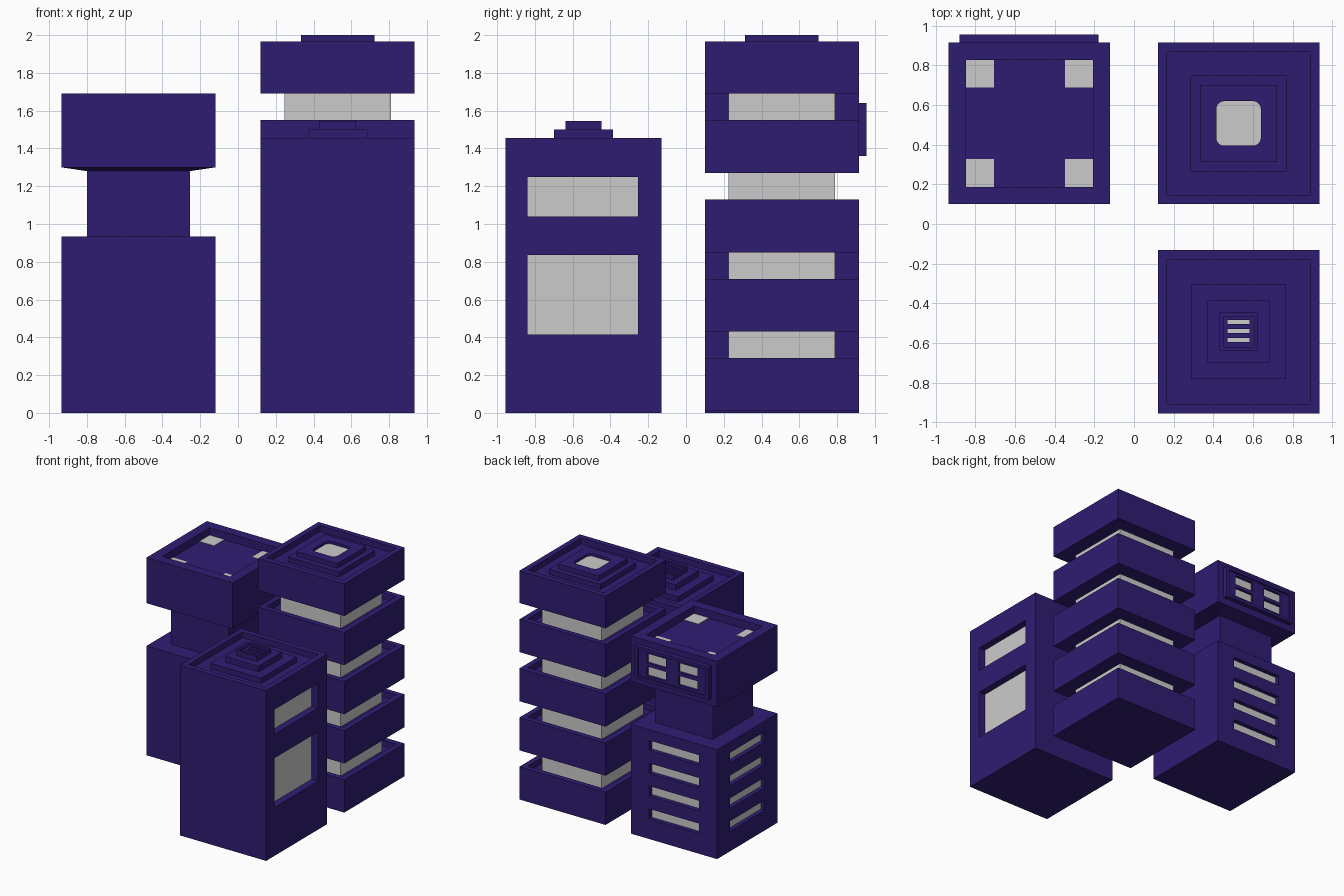
import bpy, bmesh

if "Cube" in bpy.data.objects:
    bpy.data.objects.remove(bpy.data.objects["Cube"])

navy = bpy.data.materials.new("navy")
navy.diffuse_color = (0.028, 0.012, 0.17, 1)
navy.use_nodes = True
navy.node_tree.nodes["Principled BSDF"].inputs["Base Color"].default_value = navy.diffuse_color


def add_prism(bm, x0, x1, y0, y1, z0, z1, radius=0, inset=0):
    """Box; optional rounded upright edges or a narrower underside."""
    verts = [bm.verts.new((x, y, z)) for i, z in ((inset, z0), (0, z1))
             for x, y in ((x0 + i, y0 + i), (x1 - i, y0 + i), (x1 - i, y1 - i), (x0 + i, y1 - i))]
    for f in ((3, 2, 1, 0), (4, 5, 6, 7), (0, 1, 5, 4), (1, 2, 6, 5), (2, 3, 7, 6), (3, 0, 4, 7)):
        bm.faces.new([verts[i] for i in f])
    if radius:
        edges = [e for e in bm.edges if abs(e.verts[0].co.z - e.verts[1].co.z) > 1e-5]
        bmesh.ops.bevel(bm, geom=edges, offset=radius, segments=5, profile=0.5, affect='EDGES')


def part(name, boxes, mat=navy, radius=0, inset=0):
    bm = bmesh.new()
    for b in boxes:
        add_prism(bm, *b, radius=radius, inset=inset)
    mesh = bpy.data.meshes.new(name)
    bm.to_mesh(mesh)
    bm.free()
    if mat:
        mesh.materials.append(mat)
    ob = bpy.data.objects.new(name, mesh)
    bpy.context.collection.objects.link(ob)
    return ob


def cut(target, boxes, radius=0):
    cutter = part(target.name + "_cutter", boxes, radius=radius)
    cutter.hide_render = True
    cutter.hide_set(True)
    mod = target.modifiers.new("cut", 'BOOLEAN')
    mod.operation = 'DIFFERENCE'
    mod.solver = 'EXACT'
    mod.object = cutter


def square(cx, cy, half, z0, z1):
    return (cx - half, cx + half, cy - half, cy + half, z0, z1)


# Terraced tower: five trays stacked on a grey glazed core
bx, by = 0.5275, 0.5075
for i in range(5):
    top = 0.29 + 0.42 * i if i < 4 else 1.965
    bottom = 0.42 * i + 0.01
    slab = part(f"terrace_slab_{i + 1}", [square(bx, by, 0.4075, bottom, top)])
    cut(slab, [square(bx, by, 0.36, top - 0.05, top + 0.05)])
    if i < 4:
        part(f"glazed_storey_{i + 1}", [square(bx, by, 0.2825, top - 0.06, bottom + 0.43)], None)
part("terrace_roof_lower_step", [square(bx, by, 0.242, 1.90, 1.96)])
step = part("terrace_roof_upper_step", [square(bx, by, 0.194, 1.95, 2.0)])
cut(step, [square(bx, by, 0.1125, 1.975, 2.05)], radius=0.04)
part("terrace_skylight", [square(bx, by, 0.1125, 1.96, 1.978)], None, radius=0.04)

# Plain front tower with two deep side windows
cx, cy = 0.5275, -0.5425
body = part("front_tower_body", [(0.12, 0.935, -0.955, -0.13, 0, 1.455)])
windows = ((0.415, 0.835), (1.04, 1.25))
cut(body, [(0.165, 0.887, -0.907, -0.178, 1.405, 1.5)]
    + [(0.87, 1.0, -0.84, -0.255, a, b) for a, b in windows])
part("front_tower_windows", [(0.85, 0.875, -0.84, -0.255, a, b) for a, b in windows], None)
part("front_roof_lower_step", [square(cx, cy, 0.24, 1.39, 1.45)])
part("front_roof_upper_step", [square(cx, cy, 0.157, 1.44, 1.50)])
# Roof vent with three slots
vent = part("roof_vent", [square(cx, cy, 0.096, 1.49, 1.545)])
cut(vent, [square(cx, cy, 0.077, 1.53, 1.57)])
slots = [(cx - 0.056, cx + 0.056, cy + d - 0.01, cy + d + 0.01) for d in (-0.043, 0.002, 0.047)]
cut(vent, [s + (1.51, 1.56) for s in slots])
part("vent_slots", [s + (1.505, 1.513) for s in slots], None)

# Waisted tower: base with slits on the back and left
ax, ay = -0.5275, 0.5075
base = part("waisted_tower_base", [square(ax, ay, 0.4075, 0, 0.935)])
holes, panes = [], []
for z in (0.215, 0.41, 0.605, 0.80):
    a, b = z - 0.043, z + 0.043
    holes += [(ax - 0.235, ax + 0.235, 0.875, 1.0, a, b), (-1.0, -0.895, ay - 0.235, ay + 0.235, a, b)]
    panes += [(ax - 0.235, ax + 0.235, 0.86, 0.878, a, b), (-0.898, -0.88, ay - 0.235, ay + 0.235, a, b)]
cut(base, holes)
part("slit_windows", panes, None)
part("tower_waist", [square(ax, ay, 0.2725, 0.93, 1.285)])

# Overhanging head with a sunken roof and corner skylights
part("head_underside", [square(ax, ay, 0.4075, 1.28, 1.30)], inset=0.135)
head = part("tower_head", [square(ax, ay, 0.4075, 1.30, 1.69)])
cut(head, [square(ax, ay, 0.321, 1.625, 1.75)])
part("roof_corner_lights", [square(ax + sx * 0.25, ay + sy * 0.25, 0.07, 1.61, 1.628)
                            for sx in (-1, 1) for sy in (-1, 1)], None)

# Framed panel with four windows on the back of the head
panel = part("rear_panel", [(-0.88, -0.18, 0.91, 0.955, 1.36, 1.64)])
cut(panel, [(-0.85, -0.21, 0.94, 1.0, 1.385, 1.615)])
openings = [(ax + dx - 0.09, ax + dx + 0.09, z - 0.04, z + 0.04)
            for dx in (-0.15, 0.15) for z in (1.445, 1.555)]
cut(panel, [(a, b, 0.918, 1.0, c, d) for a, b, c, d in openings])
part("rear_panel_windows", [(a, b, 0.912, 0.92, c, d) for a, b, c, d in openings], None)
